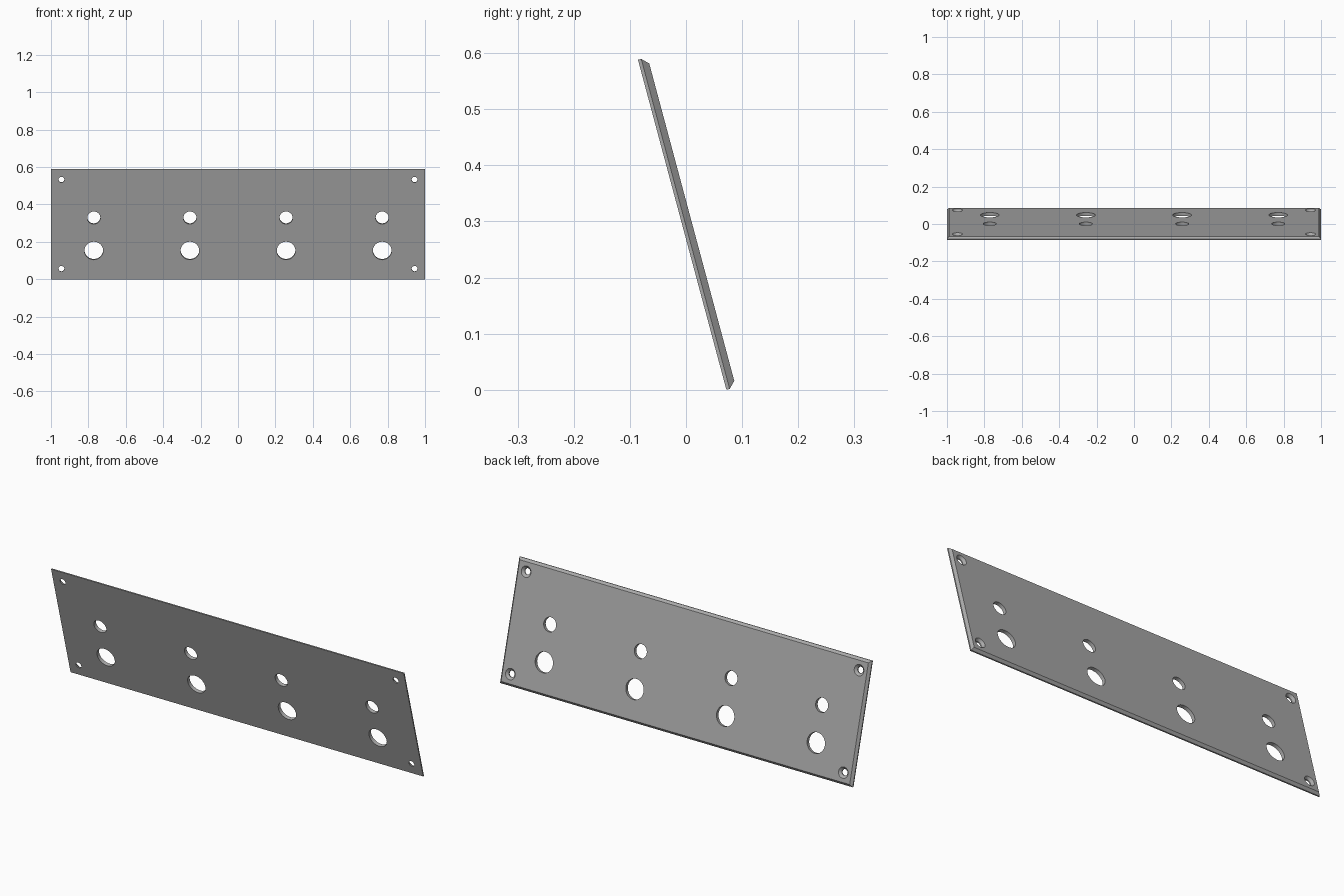
import bpy
import bmesh
from math import sin, cos, pi, radians

cube = bpy.data.objects.get("Cube")
if cube:
    bpy.data.objects.remove(cube, do_unlink=True)

HEIGHT, RIM, CHAMFER = 0.609, 0.006, 0.0117
THICK = RIM + CHAMFER

grey = bpy.data.materials.new("plain grey")
grey.use_nodes = True
colour = (0.4, 0.4, 0.4, 1)
grey.diffuse_color = colour
grey.node_tree.nodes["Principled BSDF"].inputs["Base Color"].default_value = colour


def loft(bm, rings):
    """Join equal-length closed rings of points and cap both ends."""
    loops = [[bm.verts.new(p) for p in ring] for ring in rings]
    n = len(loops[0])
    for a, b in zip(loops, loops[1:]):
        for i in range(n):
            j = (i + 1) % n
            bm.faces.new((a[i], a[j], b[j], b[i]))
    bm.faces.new(loops[0][::-1])
    bm.faces.new(loops[-1])


def make_object(name, bm):
    bmesh.ops.recalc_face_normals(bm, faces=bm.faces)
    mesh = bpy.data.meshes.new(name)
    bm.to_mesh(mesh)
    bm.free()
    mesh.materials.append(grey)
    obj = bpy.data.objects.new(name, mesh)
    bpy.context.collection.objects.link(obj)
    return obj


def rectangle(y, inset):
    x, low, high = 1 - inset, inset, HEIGHT - inset
    return [(-x, y, low), (x, y, low), (x, y, high), (-x, y, high)]


def circle(x, z, y, r, n=48):
    return [(x + r * cos(2 * pi * i / n), y, z + r * sin(2 * pi * i / n))
            for i in range(n)]


# Plate with the rear edges chamfered
bm = bmesh.new()
loft(bm, [rectangle(0, 0), rectangle(RIM, 0), rectangle(THICK, CHAMFER)])
plate = make_object("panel_plate", bm)

# Through holes, and corner screw holes countersunk from behind
bm = bmesh.new()
for side in (-1, 1):
    for x in (0.257, 0.771):
        for z, r in ((0.158, 0.05), (0.34, 0.035)):
            loft(bm, [circle(side * x, z, y, r) for y in (-0.02, 0.04)])
    for z in (0.058, HEIGHT - 0.058):
        screw = ((-0.02, 0.0155), (RIM, 0.0155), (RIM + 0.03, 0.0455))
        loft(bm, [circle(side * 0.944, z, y, r) for y, r in screw])
cutter = make_object("hole_cutter", bm)
cutter.hide_render = True

# Cut the holes, then drop the helper
cut = plate.modifiers.new("holes", "BOOLEAN")
cut.operation = "DIFFERENCE"
cut.solver = "EXACT"
cut.object = cutter
bpy.context.view_layer.objects.active = plate
plate.select_set(True)
cutter.select_set(False)
bpy.ops.object.modifier_apply(modifier=cut.name)
bpy.data.objects.remove(cutter, do_unlink=True)
bpy.ops.object.shade_smooth_by_angle(angle=radians(30))

# Lean the plate forward
plate.rotation_euler.x = radians(15)
plate.location.y = 0.072
